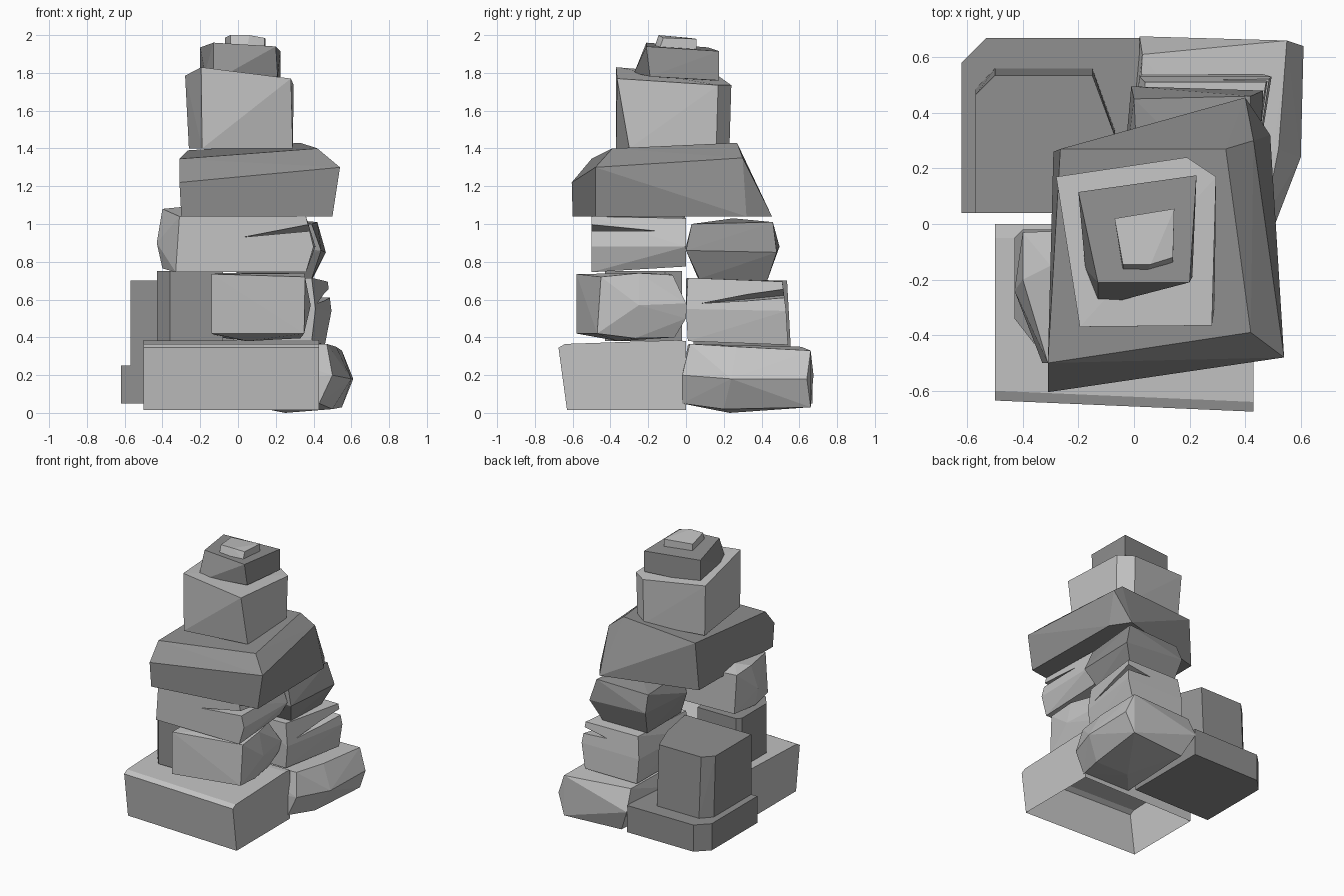
import bpy, bmesh, math


def material(name, v):
    m = bpy.data.materials.new(name)
    m.diffuse_color = (v, v, v, 1)
    return m


LIGHT = material("light grey stone", 0.55)
DARK = material("dark grey stone", 0.28)


def stone(name, mat, pts, open_below=False):
    """Faceted stone: convex hull of its corner points."""
    bm = bmesh.new()
    for p in pts:
        bm.verts.new(p)
    bmesh.ops.convex_hull(bm, input=bm.verts[:])
    loose = [v for v in bm.verts if not v.link_faces]
    bmesh.ops.delete(bm, geom=loose, context='VERTS')
    bmesh.ops.dissolve_limit(bm, angle_limit=math.radians(2),
                             verts=bm.verts[:], edges=bm.edges[:])
    bmesh.ops.recalc_face_normals(bm, faces=bm.faces[:])
    if open_below:
        under = [f for f in bm.faces if f.normal.z < -0.9]
        bmesh.ops.delete(bm, geom=under, context='FACES')
    me = bpy.data.meshes.new(name)
    bm.to_mesh(me)
    bm.free()
    me.materials.append(mat)
    ob = bpy.data.objects.new(name, me)
    bpy.context.collection.objects.link(ob)
    return ob


def block(name, mat, outline, z0, z1):
    """Straight-sided stone from a plan outline."""
    return stone(name, mat, [(x, y, z) for z in (z0, z1) for x, y in outline])


def crack(ob, pts):
    """Cut a wedge-shaped crack into a stone."""
    cutter = stone("crack_cutter", LIGHT, pts)
    cutter.hide_render = True
    mod = ob.modifiers.new("crack", 'BOOLEAN')
    mod.operation = 'DIFFERENCE'
    mod.solver = 'EXACT'
    mod.object = cutter
    bpy.context.view_layer.objects.active = ob
    bpy.ops.object.modifier_apply(modifier=mod.name)
    bpy.data.objects.remove(cutter)


# base layer (the front slab is hollow underneath)
stone("base_front_slab", LIGHT, [
    (-.5, -.59, .015), (.43, -.63, .015), (.43, 0, .015), (-.5, 0, .015),
    (-.5, -.635, .345), (.43, -.675, .345), (-.5, -.6, .365), (.43, -.64, .365),
    (-.5, -.05, .385), (.43, -.05, .385), (-.5, 0, .38), (.43, 0, .38)], open_below=True)
stone("base_back_right_stone", LIGHT, [
    (0, .01, .36), (.47, .02, .365), (.52, .27, .35), (.55, .66, .33), (.03, .61, .35),
    (-.05, -.02, .15), (.5, -.02, .2), (.6, .24, .18), (.61, .64, .18), (.02, .675, .2),
    (.05, 0, .05), (.43, -.02, .05), (.5, .2, .02), (.55, .66, .03), (.1, .62, .03),
    (.25, .23, 0)])
block("base_back_left_plate", DARK, [
    (-.62, .04), (.02, .04), (.02, .67), (-.53, .67), (-.62, .58)], .05, .25)

# back left tall block, slightly tapered at the back
stone("back_left_block", DARK, [
    (-.57, .04, .25), (-.02, .04, .25), (-.07, .34, .25), (-.15, .56, .25),
    (-.5, .56, .25), (-.57, .485, .25),
    (-.57, .04, .70), (-.02, .04, .70), (-.07, .32, .70), (-.15, .535, .70),
    (-.5, .535, .70), (-.57, .465, .70)])

# second layer
block("second_left_block", DARK, [
    (-.43, -.34), (-.36, -.43), (-.08, -.43), (-.08, -.02), (-.40, -.02), (-.43, -.05)],
    .38, .75)
stone("second_front_stone", LIGHT, [
    (-.14, -.58, .42), (-.14, -.58, .735), (.35, -.47, .42), (.355, -.45, .72),
    (.35, -.25, .74), (-.14, -.1, .74), (.3, -.07, .73), (.385, -.25, .57),
    (.36, 0, .58), (.34, 0, .5), (-.1, 0, .55), (.33, -.27, .395),
    (.05, -.36, .38), (.3, -.06, .4), (-.1, -.06, .4)])
right_stone = stone("second_back_right_stone", LIGHT, [
    (0, 0, .71), (.39, .01, .715), (.475, .51, .695), (.04, .51, .70),
    (-.04, .01, .57), (.41, 0, .55), (.495, .53, .54), (.02, .53, .54),
    (0, .01, .38), (.39, .01, .38), (.46, .54, .36), (.03, .54, .36)])
crack(right_stone, [
    (.6, .05, .58), (.33, .1, .58), (.6, .6, .61), (.6, .6, .685), (.28, .6, .63)])

# third layer
front_stone = stone("third_front_stone", LIGHT, [
    (-.33, -.5, .745), (.36, -.5, .745), (.36, -.5, 1.04), (-.31, -.5, 1.04),
    (.40, -.5, .88), (.41, 0, .88), (.35, 0, .775), (.36, 0, 1.03),
    (-.43, -.24, .9), (-.40, -.2, 1.08), (-.30, -.15, 1.09), (-.40, -.25, .765),
    (-.40, -.03, 1.07), (-.38, -.03, .775)])
crack(front_stone, [
    (.02, -.51, .93), (.46, -.7, .97), (.46, -.7, 1.035), (.46, -.08, .97)])
stone("third_back_right_stone", DARK, [
    (.02, .03, 1.0), (.39, .03, 1.0), (.42, .46, 1.01), (0, .45, 1.0), (.2, .25, 1.03),
    (-.05, .06, .88), (0, 0, .88), (.44, 0, .86), (.465, .48, .85), (-.01, .495, .88),
    (.0, .06, .72), (.39, .07, .71), (.39, .43, .70), (.02, .43, .70)])

# wide cap slab
stone("wide_slab", DARK, [
    (-.3, -.6, 1.04), (.5, -.48, 1.04), (.49, .32, 1.04), (.40, .455, 1.04),
    (-.29, .26, 1.04), (-.31, -.605, 1.22), (.54, -.48, 1.3), (.43, .3, 1.35),
    (-.31, -.5, 1.345), (.42, -.39, 1.40), (.33, .27, 1.43), (-.265, .27, 1.39)])

# upper stones
stone("upper_block", LIGHT, [
    (-.19, -.37, 1.40), (.29, -.3, 1.40), (.29, .16, 1.40), (.19, .23, 1.40),
    (-.26, .15, 1.40), (-.195, -.37, 1.83), (.28, -.365, 1.77), (.295, .17, 1.735),
    (.19, .24, 1.735), (-.28, .17, 1.785)])
stone("upper_small_stone", DARK, [
    (-.13, -.275, 1.80), (-.05, -.275, 1.80), (.21, -.19, 1.78), (.225, .175, 1.76),
    (-.2, .115, 1.76), (-.175, -.16, 1.80), (-.13, -.21, 1.96), (.2, -.21, 1.94),
    (.225, .175, 1.915), (-.2, .115, 1.935)])
stone("top_pebble", LIGHT, [
    (-.07, .02, 1.92), (.145, .055, 1.91), (.14, -.14, 1.93), (.05, -.165, 1.94),
    (-.04, -.165, 1.94), (-.07, .02, 1.985), (.145, .055, 1.98), (.14, -.12, 1.985),
    (.06, -.145, 2.0), (-.04, -.145, 2.0)])
